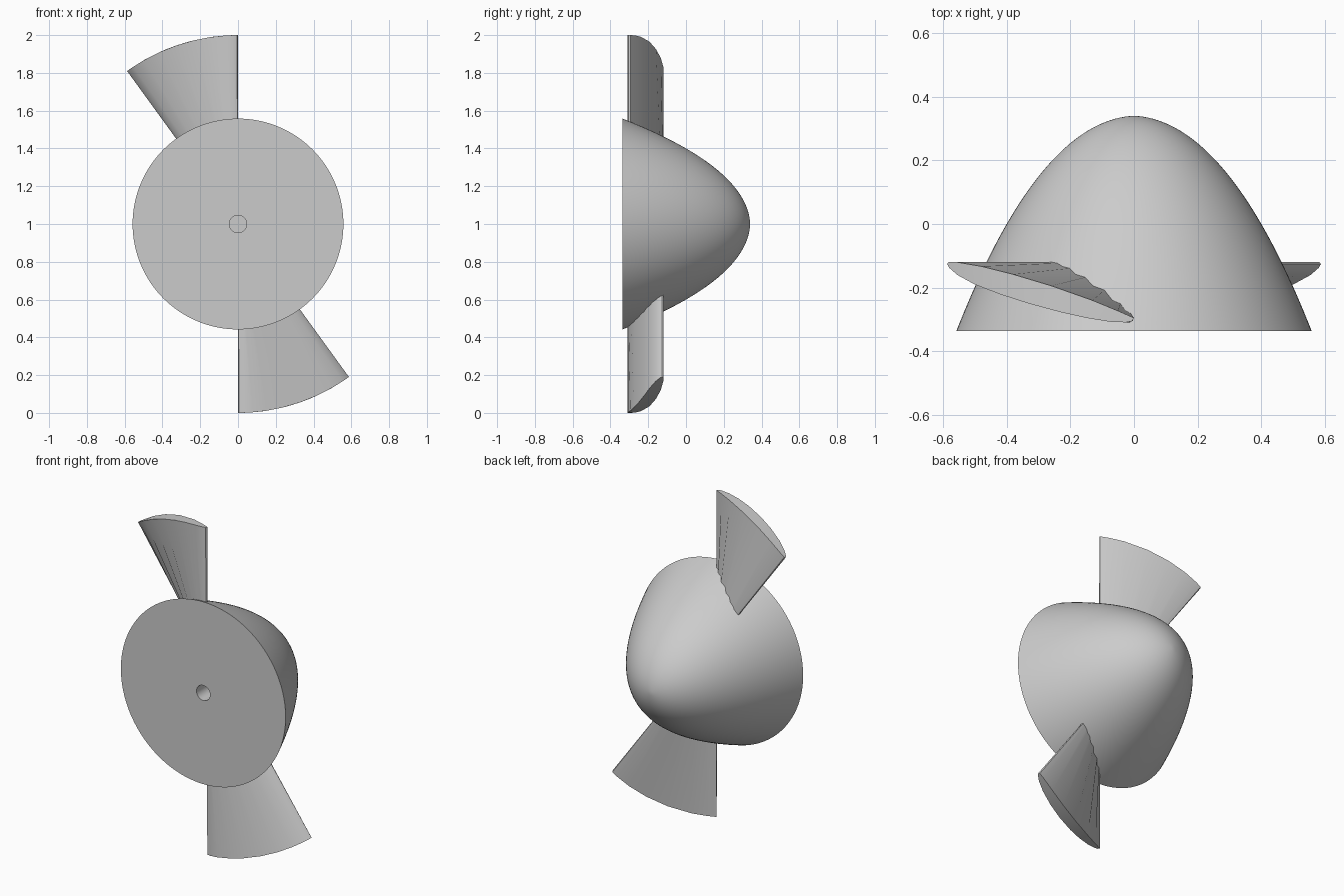
import bpy, bmesh, math
from mathutils import Vector

cube = bpy.data.objects.get("Cube")
if cube:
    bpy.data.objects.remove(cube, do_unlink=True)

grey = bpy.data.materials.new("light_grey")
grey.use_nodes = True
grey.diffuse_color = (0.6, 0.6, 0.6, 1)
grey.node_tree.nodes["Principled BSDF"].inputs["Base Color"].default_value = (0.6, 0.6, 0.6, 1)

CENTRE_Z = 1.0
SEGMENTS = 128


def finish(name, bm, angle):
    """Turn a bmesh into a smooth-shaded object at the hub axis."""
    bmesh.ops.recalc_face_normals(bm, faces=bm.faces[:])
    mesh = bpy.data.meshes.new(name)
    bm.to_mesh(mesh)
    bm.free()
    mesh.materials.append(grey)
    obj = bpy.data.objects.new(name, mesh)
    obj.location.z = CENTRE_Z
    bpy.context.collection.objects.link(obj)
    bpy.ops.object.select_all(action='DESELECT')
    obj.select_set(True)
    bpy.context.view_layer.objects.active = obj
    bpy.ops.object.shade_smooth_by_angle(angle=math.radians(angle))
    return obj


# Spinner hub: blind shaft hole, flat front and bullet-shaped back, spun about y
base, bend, nose = Vector((0.558, -0.336)), Vector((0.298, 0.325)), Vector((0, 0.34))
profile = [Vector((0, 0.0)), Vector((0.046, 0.0)), Vector((0.046, -0.336))]
for i in range(41):
    t = i / 40
    profile.append(base * (1 - t) ** 2 + bend * 2 * t * (1 - t) + nose * t * t)

bm = bmesh.new()
verts = [bm.verts.new((p.x, p.y, 0)) for p in profile]
edges = [bm.edges.new(pair) for pair in zip(verts, verts[1:])]
bmesh.ops.spin(bm, geom=verts + edges, cent=(0, 0, 0), axis=(0, 1, 0),
               angle=math.tau, steps=SEGMENTS)
bmesh.ops.remove_doubles(bm, verts=bm.verts[:], dist=0.0001)
finish("spinner_hub", bm, 30)

# Blade section: sideways offset at the tip radius, and depth along the axis
section = [(0, -0.295), (0.006, -0.305), (0.025, -0.309), (0.075, -0.307),
           (0.15, -0.295), (0.23, -0.277), (0.33, -0.25), (0.42, -0.221),
           (0.5, -0.19), (0.555, -0.16), (0.58, -0.138), (0.587, -0.126),
           (0.582, -0.119), (0.555, -0.12), (0.48, -0.133), (0.38, -0.158),
           (0.26, -0.194), (0.13, -0.24), (0.05, -0.273)]


def add_blade(name, sign):
    """Radial loft of the section; its width grows with the radius."""
    bm = bmesh.new()
    rings = []
    for radius in (0.3, 1.0):
        ring = []
        for side, depth in section:
            a = math.asin(side)
            ring.append(bm.verts.new((-sign * radius * math.sin(a), depth,
                                      sign * radius * math.cos(a))))
        rings.append(ring)
    count = len(section)
    for i in range(count):
        j = (i + 1) % count
        bm.faces.new((rings[0][i], rings[0][j], rings[1][j], rings[1][i]))
    # Caps joined across the thin lens, so the tip follows its arc
    for ring in rings:
        cap = bm.faces.new(ring)
        bmesh.ops.triangulate(bm, faces=[cap])
    return finish(name, bm, 40)


add_blade("upper_blade", 1)
add_blade("lower_blade", -1)
